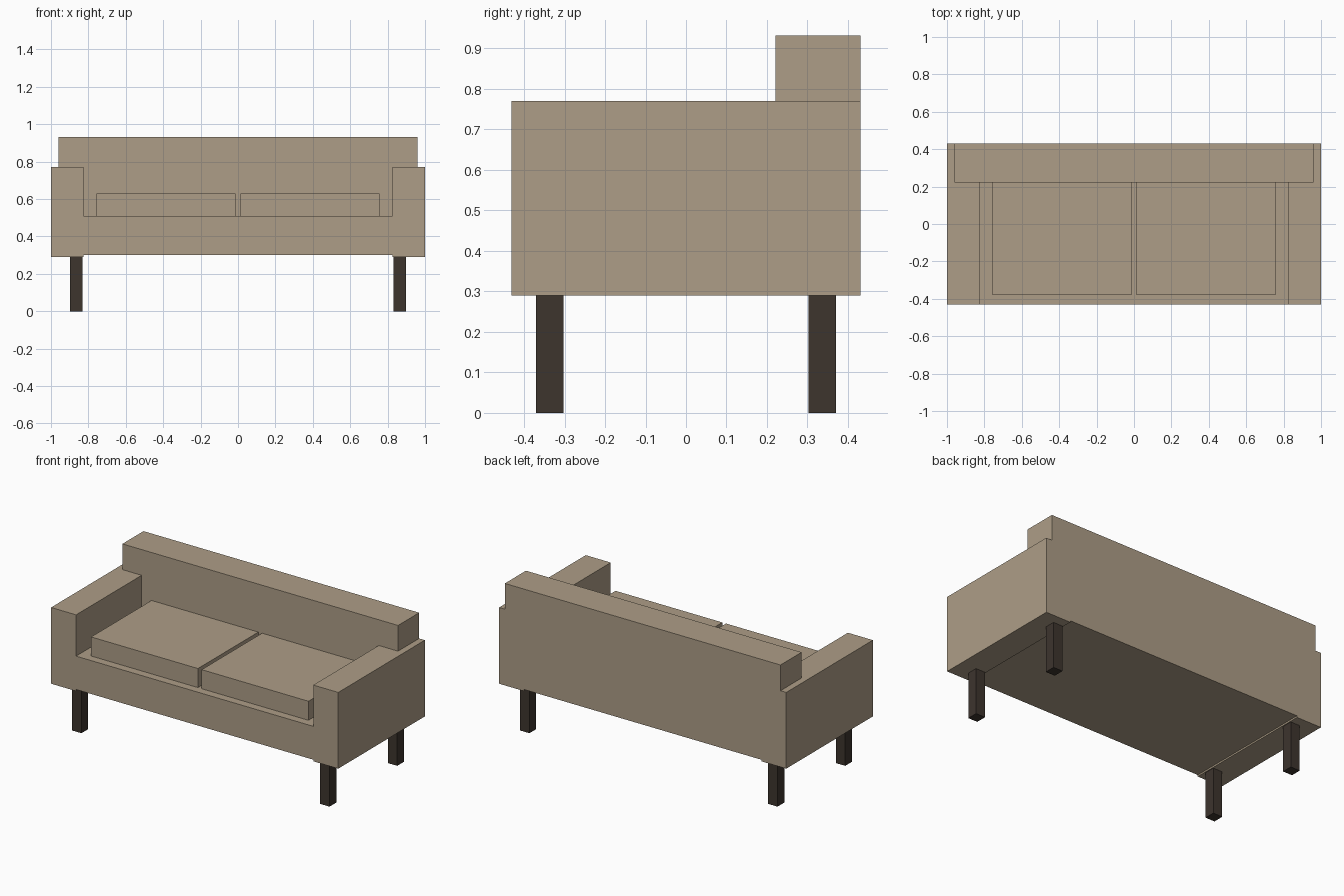
import bpy, bmesh

if "Cube" in bpy.data.objects:
    bpy.data.objects.remove(bpy.data.objects["Cube"])


def material(name, color):
    m = bpy.data.materials.new(name)
    m.diffuse_color = (*color, 1)
    m.use_nodes = True
    m.node_tree.nodes["Principled BSDF"].inputs["Base Color"].default_value = m.diffuse_color
    return m


fabric = material("beige fabric", (0.42, 0.34, 0.242))
wood = material("dark wood", (0.047, 0.035, 0.027))


def extrude_profile(name, half, y0, y1, mat):
    """Mirror a right-hand (x, z) outline across x = 0 and extrude it along y."""
    outline = half + [(-x, z) for x, z in reversed(half)]
    bm = bmesh.new()
    face = bm.faces.new([bm.verts.new((x, y0, z)) for x, z in outline])
    ext = bmesh.ops.extrude_face_region(bm, geom=[face])
    verts = [v for v in ext["geom"] if isinstance(v, bmesh.types.BMVert)]
    bmesh.ops.translate(bm, verts=verts, vec=(0, y1 - y0, 0))
    bmesh.ops.recalc_face_normals(bm, faces=bm.faces)
    return finish(name, bm, mat)


def box(name, lo, hi, mat):
    bm = bmesh.new()
    bmesh.ops.create_cube(bm, size=1)
    for v in bm.verts:
        v.co = [(a + b) / 2 + c * (b - a) for a, b, c in zip(lo, hi, v.co)]
    return finish(name, bm, mat)


def finish(name, bm, mat):
    mesh = bpy.data.meshes.new(name)
    bm.to_mesh(mesh)
    bm.free()
    mesh.materials.append(mat)
    obj = bpy.data.objects.new(name, mesh)
    bpy.context.collection.objects.link(obj)
    return obj


DEPTH, BACK_Y = 0.431, 0.221
ARM_IN, ARM_TOP, ARM_BOTTOM = 0.826, 0.77, 0.29
SEAT_TOP, SEAT_BOTTOM = 0.51, 0.30

# Arms and seat base in one U-shaped body
extrude_profile("arms_and_seat_base",
                [(ARM_IN, SEAT_BOTTOM), (ARM_IN, ARM_BOTTOM), (1, ARM_BOTTOM),
                 (1, ARM_TOP), (ARM_IN, ARM_TOP), (ARM_IN, SEAT_TOP)],
                -DEPTH, DEPTH, fabric)

# Backrest fits between the arms and widens above them
extrude_profile("backrest",
                [(ARM_IN, SEAT_TOP), (ARM_IN, ARM_TOP), (0.96, ARM_TOP), (0.96, 0.932)],
                BACK_Y, DEPTH, fabric)

for side, s in (("left", -1), ("right", 1)):
    # Seat cushion
    x0, x1 = sorted((s * 0.013, s * 0.757))
    box(f"{side}_cushion", (x0, -0.38, SEAT_TOP), (x1, BACK_Y, 0.63), fabric)
    # Legs
    x0, x1 = sorted((s * 0.832, s * 0.897))
    for end, t in (("front", -1), ("back", 1)):
        y0, y1 = sorted((t * 0.303, t * 0.37))
        box(f"{end}_{side}_leg", (x0, y0, 0), (x1, y1, ARM_BOTTOM), wood)
